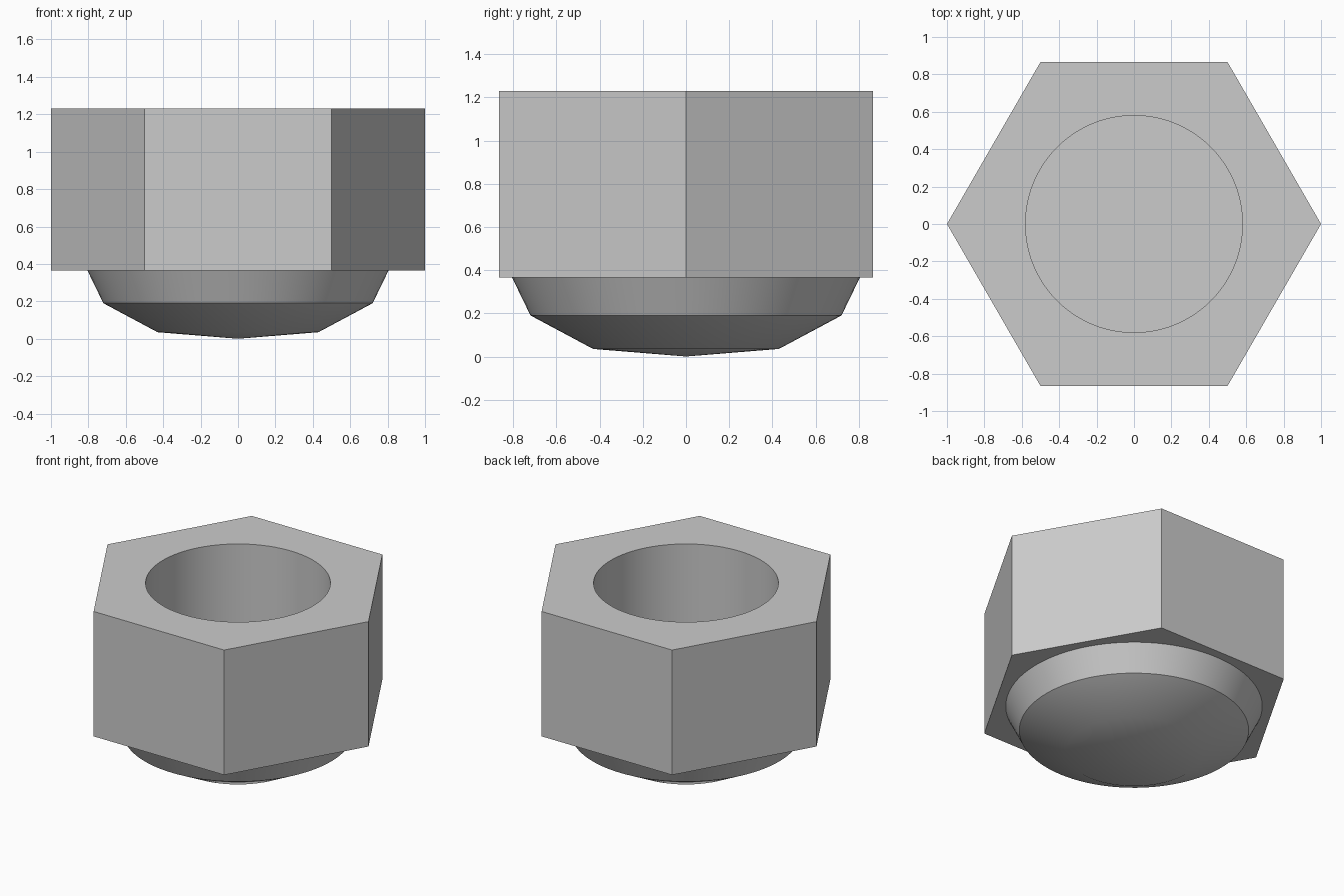
import bpy, bmesh
from math import radians

cube = bpy.data.objects.get("Cube")
if cube:
    bpy.data.objects.remove(cube, do_unlink=True)

SEAT, TOP = 0.365, 1.23

steel = bpy.data.materials.new("grey_steel")
steel.use_nodes = True
colour = (0.6, 0.6, 0.6, 1)
steel.diffuse_color = colour
steel.node_tree.nodes["Principled BSDF"].inputs["Base Color"].default_value = colour


def prism(name, sides, radius, bottom, top):
    bpy.ops.mesh.primitive_cylinder_add(
        vertices=sides, radius=radius, depth=top - bottom,
        location=(0, 0, (bottom + top) / 2))
    ob = bpy.context.object
    ob.name = name
    return ob


def shade(ob):
    bpy.ops.object.select_all(action='DESELECT')
    ob.select_set(True)
    bpy.context.view_layer.objects.active = ob
    bpy.ops.object.shade_smooth_by_angle(angle=radians(30))


# Hexagonal body with a round bore
body = prism("hex_body", 6, 1.0, SEAT, TOP)
body.rotation_euler.z = radians(30)
body.data.materials.append(steel)
bore = prism("bore_cutter", 96, 0.58, SEAT - 0.2, TOP + 0.2)
cut = body.modifiers.new("bore", 'BOOLEAN')
cut.operation = 'DIFFERENCE'
cut.solver = 'EXACT'
cut.object = bore
bpy.context.view_layer.objects.active = body
bpy.ops.object.modifier_apply(modifier=cut.name)
bpy.data.objects.remove(bore, do_unlink=True)
shade(body)

# Faceted dome below, closed by a flat lid that is the floor of the bore
profile = [(0, 0), (0.43, 0.035), (0.72, 0.19), (0.805, SEAT), (0, SEAT)]
bm = bmesh.new()
verts = [bm.verts.new((r, 0, z)) for r, z in profile]
edges = [bm.edges.new(pair) for pair in zip(verts, verts[1:])]
bmesh.ops.spin(bm, geom=verts + edges, cent=(0, 0, 0), axis=(0, 0, 1),
               angle=radians(360), steps=96, use_merge=True)
bmesh.ops.remove_doubles(bm, verts=bm.verts, dist=0.0001)
bmesh.ops.recalc_face_normals(bm, faces=bm.faces)
mesh = bpy.data.meshes.new("domed_base")
bm.to_mesh(mesh)
bm.free()
mesh.materials.append(steel)
dome = bpy.data.objects.new("domed_base", mesh)
bpy.context.collection.objects.link(dome)
shade(dome)
